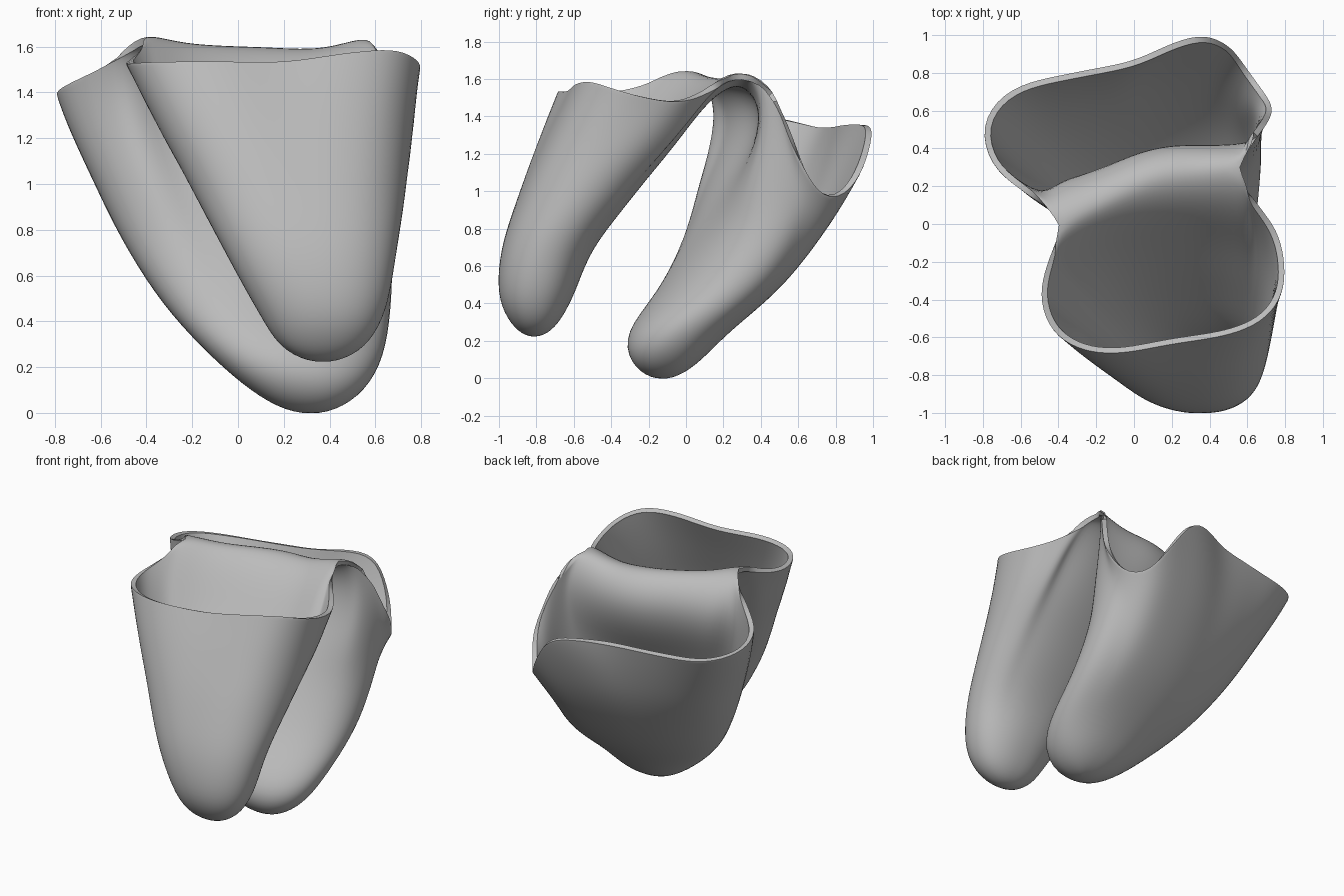
import bpy
import bmesh
import math
from mathutils import Vector

cube = bpy.data.objects.get("Cube")
if cube:
    bpy.data.objects.remove(cube, do_unlink=True)

ROWS = 40
RIDGE_COLUMNS = 30
OUTER_COLUMNS = 70


def hermite(keys, values, k):
    """Smooth interpolation of tuples over unevenly spaced keys."""
    last = len(keys) - 1
    k = min(max(k, keys[0]), keys[last])
    i = 0
    while i < last - 1 and k > keys[i + 1]:
        i += 1

    def slope(n, c):
        a, b = max(n - 1, 0), min(n + 1, last)
        return (values[b][c] - values[a][c]) / (keys[b] - keys[a])

    width = keys[i + 1] - keys[i]
    t = (k - keys[i]) / width
    blend = t * t * (3 - 2 * t)
    out = []
    for c in range(len(values[0])):
        bow = t * (1 - t) * ((1 - t) * slope(i, c) - t * slope(i + 1, c))
        out.append(values[i][c] * (1 - blend) + values[i + 1][c] * blend + width * bow)
    return out


def even_steps(function, count):
    """Parameters from 0 to 1 that split a curve into equal lengths."""
    fine = 600
    points = [function(i / fine) for i in range(fine + 1)]
    lengths = [0.0]
    for a, b in zip(points, points[1:]):
        lengths.append(lengths[-1] + (b - a).length)
    steps, i = [], 0
    for n in range(count + 1):
        while i < fine and lengths[i] < lengths[-1] * n / count:
            i += 1
        steps.append(i / fine)
    return steps


def resample(points, count):
    keys = list(range(len(points)))
    curve = lambda t: Vector(hermite(keys, points, t * keys[-1]))
    return [curve(t) for t in even_steps(curve, count)]


def even_angles(start, end, count):
    """Angles that split part of a flattened oval evenly."""
    angle = lambda t: math.radians(start + (end - start) * t)
    oval = lambda t: Vector((0.75 * math.cos(angle(t)), 0.33 * math.sin(angle(t)), 0))
    return [angle(t) for t in even_steps(oval, count)]


def signed_power(v, power):
    return math.copysign(abs(v) ** power, v)


def section_point(sections, angle, z):
    """Point on the pouch wall at a given angle and height."""
    base = sections[0][0]
    keys = [math.sqrt(s[0] - base) for s in sections]
    left, right, cy, ry, skew, bend = hermite(
        keys, [s[1:] for s in sections], math.sqrt(max(z - base, 0)))
    u = signed_power(math.cos(angle), 0.92)
    v = signed_power(math.sin(angle), 0.92)
    dx = (right - left) / 2 * u
    dy = ry * v * (1 - bend * u / 2) + skew * dx
    dy -= bend * max(0, u) ** 2 * (1 - v) / 2
    return Vector(((left + right) / 2 + dx, cy + dy, z))


def add_pouch(bm, sections, outer, ridge, outer_angles, ridge_angles):
    """Loft one pouch from its tip up to its free rim and the shared ridge."""
    columns = []
    for n, (p, a) in enumerate(zip(outer[:-1], outer_angles)):
        distance = min(n, len(outer) - 1 - n) / len(outer)
        columns.append((p, a, max(0, 1 - distance * 14)))
    columns += [(p, a, 1) for p, a in zip(ridge[:-1], ridge_angles)]
    base = sections[0][0]
    grid = []
    for rim, angle, fold in columns:
        offset = rim - section_point(sections, angle, rim.z)
        line = []
        for row in range(ROWS + 1):
            f = math.sin(math.pi / 2 * row / ROWS) ** 2
            h = max(0, (f - 0.7) / 0.3)
            rounded = 1 - math.sqrt(max(0, 1 - h * h))
            pull = fold * rounded + (1 - fold) * f ** 3
            wall = section_point(sections, angle, base + (rim.z - base) * f)
            line.append(bm.verts.new(wall + offset * pull))
        grid.append(line)
    for n, line in enumerate(grid):
        after = grid[(n + 1) % len(grid)]
        for r in range(ROWS):
            bm.faces.new((line[r], after[r], after[r + 1], line[r + 1]))


# Wall sections: height, left x, right x, middle y, half depth, skew, bend
front_sections = [
    (0.235, 0.37, 0.37, -0.81, 0, 0, 0),
    (0.3, 0.2, 0.54, -0.81, 0.11, 0, 0),
    (0.45, 0.1, 0.63, -0.8, 0.185, 0, 0),
    (0.7, -0.04, 0.68, -0.74, 0.23, 0.02, 0),
    (1, -0.2, 0.73, -0.58, 0.295, 0.08, 0),
    (1.3, -0.36, 0.77, -0.41, 0.35, 0.14, 0),
    (1.65, -0.51, 0.79, -0.27, 0.35, 0.17, 0),
]
back_sections = [
    (0.01, 0.32, 0.32, -0.13, 0, 0, 0),
    (0.1, 0.08, 0.53, -0.11, 0.17, 0.02, 0),
    (0.25, -0.1, 0.62, -0.04, 0.25, 0.08, 0),
    (0.5, -0.33, 0.66, 0.19, 0.285, 0.19, 0),
    (0.8, -0.52, 0.67, 0.38, 0.3, 0.25, 0.1),
    (1, -0.62, 0.68, 0.48, 0.3, 0.29, 0.27),
    (1.4, -0.8, 0.72, 0.65, 0.26, 0.35, 0.55),
    (1.65, -0.85, 0.74, 0.69, 0.26, 0.37, 0.6),
]

# Free rims, and the ridge that joins the two pouches
left_pinch = (-0.4, -0.02, 1.64)
right_pinch = (0.565, 0.3, 1.63)
front_rim = [
    left_pinch, (-0.415, -0.12, 1.6), (-0.455, -0.24, 1.555), (-0.48, -0.38, 1.53),
    (-0.43, -0.54, 1.53), (-0.3, -0.64, 1.53), (-0.1, -0.67, 1.53), (0.2, -0.62, 1.53),
    (0.5, -0.57, 1.57), (0.68, -0.49, 1.58), (0.77, -0.36, 1.54), (0.78, -0.2, 1.5),
    (0.74, -0.04, 1.48), (0.64, 0.1, 1.53), (0.58, 0.2, 1.59), right_pinch,
]
back_rim = [
    right_pinch, (0.6, 0.42, 1.57), (0.67, 0.51, 1.42), (0.72, 0.61, 1.16),
    (0.66, 0.71, 0.99), (0.58, 0.82, 0.97), (0.5, 0.93, 1.12), (0.36, 0.985, 1.33),
    (0.2, 0.94, 1.36), (0, 0.85, 1.35), (-0.3, 0.79, 1.34), (-0.6, 0.72, 1.34),
    (-0.75, 0.6, 1.37), (-0.785, 0.46, 1.4), (-0.72, 0.3, 1.44), (-0.57, 0.18, 1.52),
    (-0.45, 0.08, 1.61), left_pinch,
]
ridge_line = [left_pinch, (-0.2, 0.1, 1.6), (0.1, 0.24, 1.585), (0.35, 0.28, 1.58), right_pinch]
ridge = resample(ridge_line, RIDGE_COLUMNS)

# Both pouches in one sheet
bm = bmesh.new()
add_pouch(bm, front_sections, resample(front_rim, OUTER_COLUMNS), ridge[::-1],
          even_angles(148, 409, OUTER_COLUMNS), even_angles(49, 148, RIDGE_COLUMNS))
add_pouch(bm, back_sections, resample(back_rim, OUTER_COLUMNS), ridge,
          even_angles(-37, 245, OUTER_COLUMNS), even_angles(245, 323, RIDGE_COLUMNS))
bmesh.ops.remove_doubles(bm, verts=bm.verts, dist=0.0005)
bmesh.ops.recalc_face_normals(bm, faces=bm.faces)
mesh = bpy.data.meshes.new("joined_pouches")
bm.to_mesh(mesh)
bm.free()
pouches = bpy.data.objects.new("joined_pouches", mesh)
bpy.context.collection.objects.link(pouches)

# Plain grey material
grey = bpy.data.materials.new("plain_grey")
grey.use_nodes = True
colour = (0.5, 0.5, 0.5, 1)
grey.diffuse_color = colour
grey.node_tree.nodes["Principled BSDF"].inputs["Base Color"].default_value = colour
mesh.materials.append(grey)

# Soften the folds, then give the sheet its wall thickness
smooth = pouches.modifiers.new("soften", "SMOOTH")
smooth.factor = 0.5
smooth.iterations = 14
shell = pouches.modifiers.new("wall", "SOLIDIFY")
shell.thickness = 0.032
shell.offset = 0

bpy.context.view_layer.objects.active = pouches
pouches.select_set(True)
bpy.ops.object.modifier_apply(modifier="soften")
bpy.ops.object.modifier_apply(modifier="wall")
bpy.ops.object.shade_smooth_by_angle(angle=math.radians(40))
